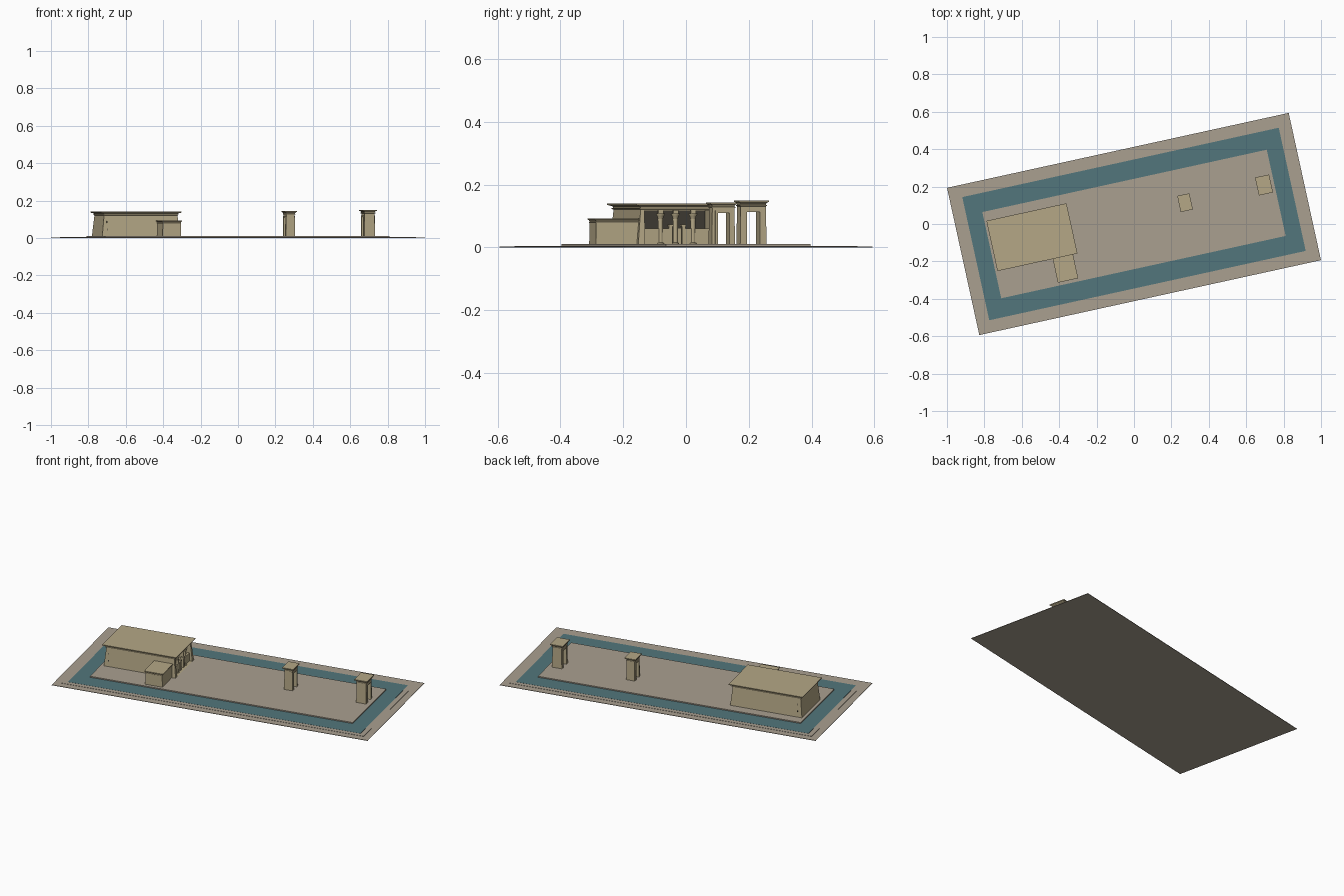
import bpy, bmesh, math

if "Cube" in bpy.data.objects:
    bpy.data.objects.remove(bpy.data.objects["Cube"])

ANGLE = math.atan2(0.4, 1.825)   # whole site is turned on the grid


def material(name, rgb):
    m = bpy.data.materials.new(name)
    m.diffuse_color = (*rgb, 1)
    m.use_nodes = True
    m.node_tree.nodes["Principled BSDF"].inputs["Base Color"].default_value = m.diffuse_color
    return m


STONE = material("sandstone", (0.46, 0.39, 0.24))
PAVING = material("paving", (0.40, 0.35, 0.28))
WATER = material("water", (0.085, 0.18, 0.20))
DARK = material("dark_recess", (0.05, 0.045, 0.035))


def finish(bm, name, mat):
    bmesh.ops.recalc_face_normals(bm, faces=bm.faces)
    me = bpy.data.meshes.new(name)
    bm.to_mesh(me)
    bm.free()
    ob = bpy.data.objects.new(name, me)
    bpy.context.collection.objects.link(ob)
    ob.rotation_euler.z = ANGLE
    me.materials.append(mat)
    return ob


def loft(name, u, v, rings, mat=STONE):
    """Stack of rectangles (length, width, z), closed top and bottom."""
    bm = bmesh.new()
    loops = [[bm.verts.new((u + sx * l / 2, v + sy * w / 2, z))
              for sx, sy in ((-1, -1), (1, -1), (1, 1), (-1, 1))] for l, w, z in rings]
    for a, b in zip(loops, loops[1:]):
        for i in range(4):
            j = (i + 1) % 4
            bm.faces.new((a[i], a[j], b[j], b[i]))
    bm.faces.new(loops[0][::-1])
    bm.faces.new(loops[-1])
    return finish(bm, name, mat)


def box(name, u, v, l, w, z0, z1, mat=STONE):
    return loft(name, u, v, [(l, w, z0), (l, w, z1)], mat)


def building(name, u, v, base, top, roof, z_wall, z_top):
    """Battered walls, a roll moulding and a flaring cavetto cornice."""
    l, w = top
    ol, ow = roof[0] - l, roof[1] - w
    h = z_top - z_wall
    rings = [(*base, 0.010), (l, w, z_wall - 0.004)]
    for f, t in ((0.3, -0.003), (0.3, 0.0), (0.05, 0.001), (0.12, 0.3 * h),
                 (0.42, 0.5 * h), (1, 0.68 * h), (1, h)):
        rings.append((l + ol * f, w + ow * f, z_wall + t))
    return loft(name, u, v, rings)


def cut(ob, cutter):
    m = ob.modifiers.new("opening", 'BOOLEAN')
    m.operation = 'DIFFERENCE'
    m.solver = 'EXACT'
    m.object = cutter
    cutter.hide_render = True
    cutter.hide_viewport = True
    cutter.display_type = 'WIRE'


def column(name, u, v, z0, profile, n=16):
    bm = bmesh.new()
    rings = [[bm.verts.new((u + r * math.cos(2 * math.pi * i / n),
                            v + r * math.sin(2 * math.pi * i / n), z0 + z))
              for i in range(n)] for r, z in profile]
    for a, b in zip(rings, rings[1:]):
        for i in range(n):
            j = (i + 1) % n
            bm.faces.new((a[i], a[j], b[j], b[i]))
    bm.faces.new(rings[0][::-1])
    bm.faces.new(rings[-1])
    ob = finish(bm, name, STONE)
    bpy.ops.object.select_all(action='DESELECT')
    bpy.context.view_layer.objects.active = ob
    ob.select_set(True)
    bpy.ops.object.shade_smooth_by_angle(angle=math.radians(35))
    return ob


# Ground, pool and platform
box("outer_paving", 0, 0, 1.87, 0.806, 0, 0.0025, PAVING)
box("pool_curb", 0, 0, 1.79, 0.726, 0.001, 0.004, PAVING)
box("pool_water", 0, 0, 1.732, 0.674, 0.001, 0.0046, WATER)
box("platform", 0, 0, 1.557, 0.472, 0.001, 0.011, PAVING)

# Temple with an open porch at its east end
TU, TV = -0.548, 0.048
temple = building("temple", TU, TV, (0.425, 0.26), (0.402, 0.24), (0.438, 0.275), 0.125, 0.14)
cut(temple, box("porch_cutter", -0.36, TV, 0.13, 0.215, 0.0112, 0.117))

# Porch back wall with dark upper panel, doorway and frame
box("porch_back_panel", -0.424, TV, 0.003, 0.214, 0.06, 0.1165, DARK)
box("inner_doorway", -0.4235, TV, 0.004, 0.036, 0.011, 0.06, DARK)

# Columns, abaci and screen walls across the porch
FU = -0.358
profile = [(0.012, 0), (0.012, 0.003), (0.0085, 0.004), (0.0078, 0.074), (0.009, 0.075),
           (0.009, 0.079), (0.0082, 0.080), (0.0105, 0.088), (0.0145, 0.095), (0.0145, 0.097)]
for side in (-1, 1):
    v = TV + side * 0.053
    column("porch_column", FU, v, 0.011, profile)
    box("column_abacus", FU, v, 0.016, 0.016, 0.107, 0.118)
    box("outer_screen_wall", FU, TV + side * 0.082, 0.012, 0.054, 0.011, 0.06)
    box("inner_screen_wall", FU, TV + side * 0.039, 0.012, 0.026, 0.011, 0.06)
    box("entrance_jamb", FU + 0.001, TV + side * 0.0215, 0.018, 0.011, 0.011, 0.066)
    box("entrance_jamb_cap", FU + 0.001, TV + side * 0.0205, 0.021, 0.015, 0.066, 0.073)
column("inner_column", -0.40, TV + 0.005, 0.011, profile)
box("inner_abacus", -0.40, TV + 0.005, 0.016, 0.016, 0.107, 0.118)

# Small slit windows near the west end of both long walls
for side in (-1, 1):
    for z in (0.045, 0.085):
        wall = 0.13 - 0.01 * (z - 0.01) / 0.111
        box("slit_window", -0.733, TV + side * wall, 0.004, 0.003, z - 0.005, z + 0.005, DARK)

# Side annex against the south wall
building("side_annex", -0.409, -0.14, (0.102, 0.15), (0.098, 0.148), (0.111, 0.159), 0.081, 0.092)

# Two free-standing gateways on the approach axis
for name, u, v, body, roof, zw, zt, opening, zo in (
        ("inner_gate", 0.291, 0.053, (0.046, 0.072), (0.066, 0.088), 0.129, 0.143, 0.038, 0.11),
        ("outer_gate", 0.7235, 0.055, (0.054, 0.082), (0.077, 0.098), 0.135, 0.15, 0.042, 0.113)):
    base = (body[0] + 0.004, body[1] + 0.004)
    gate = building(name, u, v, base, body, roof, zw, zt)
    cut(gate, box(name + "_cutter", u, v, 0.2, opening, -0.02, zo))
    # raised door frame on both faces
    for su in (-1, 1):
        fu = u + su * body[0] / 2
        for sv in (-1, 1):
            box(name + "_jamb", fu, v + sv * (opening / 2 + 0.004), 0.008, 0.008, 0.01, zo)
        box(name + "_lintel", fu, v, 0.008, opening + 0.016, zo, zo + 0.008)
